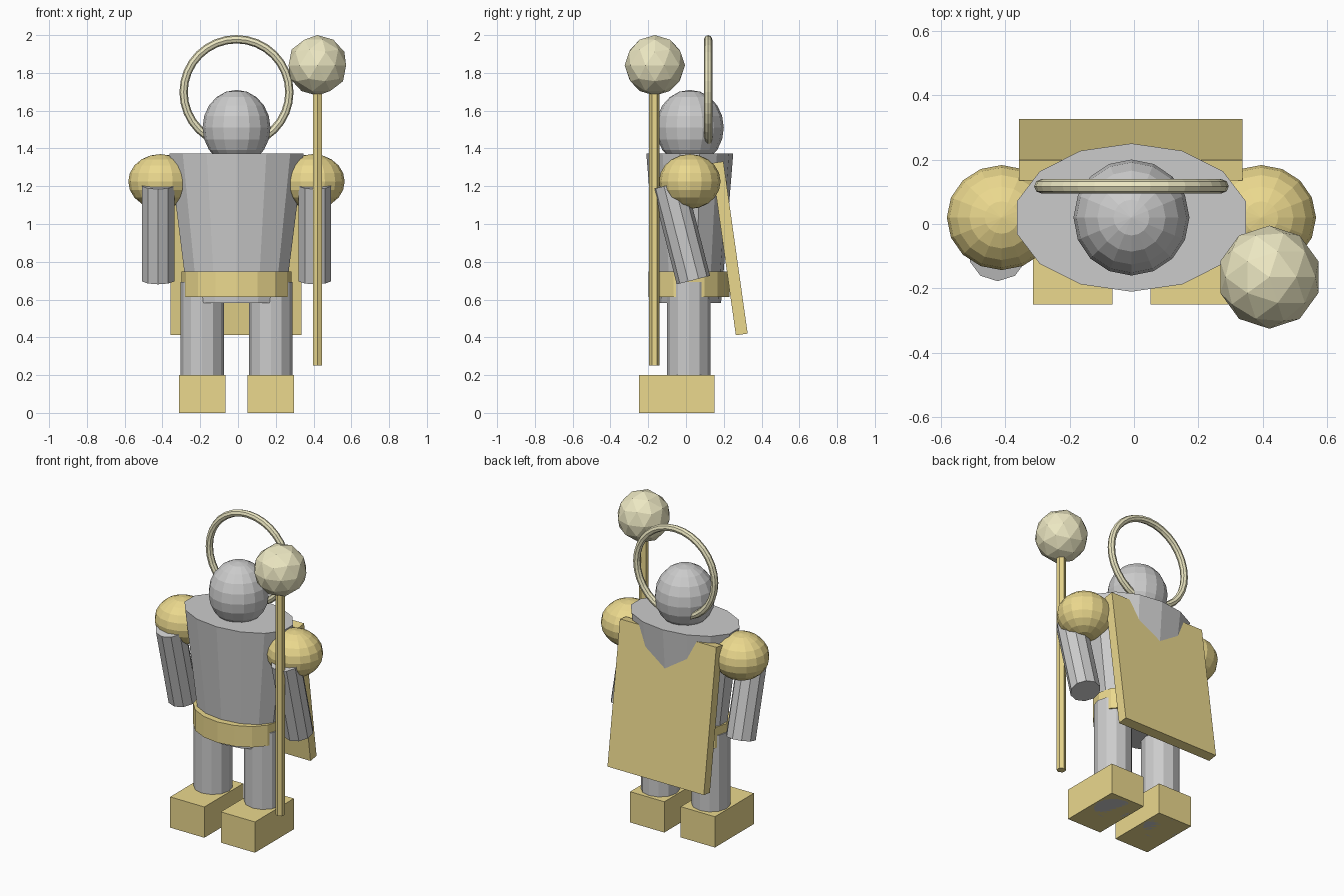
import bpy
from math import pi

if "Cube" in bpy.data.objects:
    bpy.data.objects.remove(bpy.data.objects["Cube"])

CX, CY = -0.008, 0.02   # body axis


def material(name, rgb):
    m = bpy.data.materials.new(name)
    m.diffuse_color = (*rgb, 1)
    m.use_nodes = True
    m.node_tree.nodes["Principled BSDF"].inputs["Base Color"].default_value = m.diffuse_color
    return m


gold = material("gold", (0.83, 0.69, 0.27))
pale = material("pale_gold", (0.84, 0.80, 0.54))


def finish(name, mat=None, scale=(1, 1, 1)):
    ob = bpy.context.object
    ob.name = name
    ob.scale = scale
    if mat:
        ob.data.materials.append(mat)
    return ob


def box(name, loc, size, mat=None, tilt=0):
    bpy.ops.mesh.primitive_cube_add(size=1, location=loc, rotation=(tilt, 0, 0))
    return finish(name, mat, size)


def cylinder(name, loc, r, depth, sides, mat=None, tilt=0, scale=(1, 1, 1)):
    bpy.ops.mesh.primitive_cylinder_add(vertices=sides, radius=r, depth=depth,
                                        location=loc, rotation=(tilt, 0, 0))
    return finish(name, mat, scale)


def ball(name, loc, radii, mat=None):
    bpy.ops.mesh.primitive_uv_sphere_add(segments=16, ring_count=10, radius=1, location=loc)
    return finish(name, mat, radii)


# Torso: tapered elliptical barrel
bpy.ops.mesh.primitive_cone_add(vertices=14, radius1=0.72, radius2=1, depth=0.79,
                                location=(CX, CY, 0.977))
finish("torso", None, (0.364, 0.23, 1))

# Belt and head
cylinder("belt", (CX, 0.016, 0.682), 1, 0.135, 16, gold, scale=(0.29, 0.215, 1))
ball("head", (CX, CY, 1.51), (0.18, 0.18, 0.2))

# Paired limbs
for side, s in (("left", -1), ("right", 1)):
    ball(side + "_shoulder", (CX + s * 0.403, CY, 1.225), (0.17, 0.163, 0.145), gold)
    cylinder(side + "_arm", (CX + s * 0.415, -0.025, 0.955), 0.091, 0.52, 10, tilt=0.25)
    cylinder(side + "_leg", (CX + s * 0.182, 0.015, 0.347), 0.115, 0.694, 12)
    box(side + "_boot", (CX + s * 0.182, -0.05, 0.1), (0.246, 0.4, 0.2), gold)

# Cape slab leaning away from the back
box("cape", (-0.01, 0.231, 0.871), (0.693, 0.063, 0.92), gold, tilt=0.14)

# Halo ring behind the head
bpy.ops.mesh.primitive_torus_add(major_segments=32, minor_segments=8, major_radius=0.28,
                                 minor_radius=0.022, location=(CX, 0.117, 1.698),
                                 rotation=(pi / 2, 0, 0))
finish("halo", pale)

# Staff with faceted orb
cylinder("staff", (0.42, -0.167, 1.03), 0.028, 1.56, 6, gold)
bpy.ops.mesh.primitive_ico_sphere_add(subdivisions=2, radius=0.16, location=(0.42, -0.165, 1.84))
finish("staff_orb", pale)
